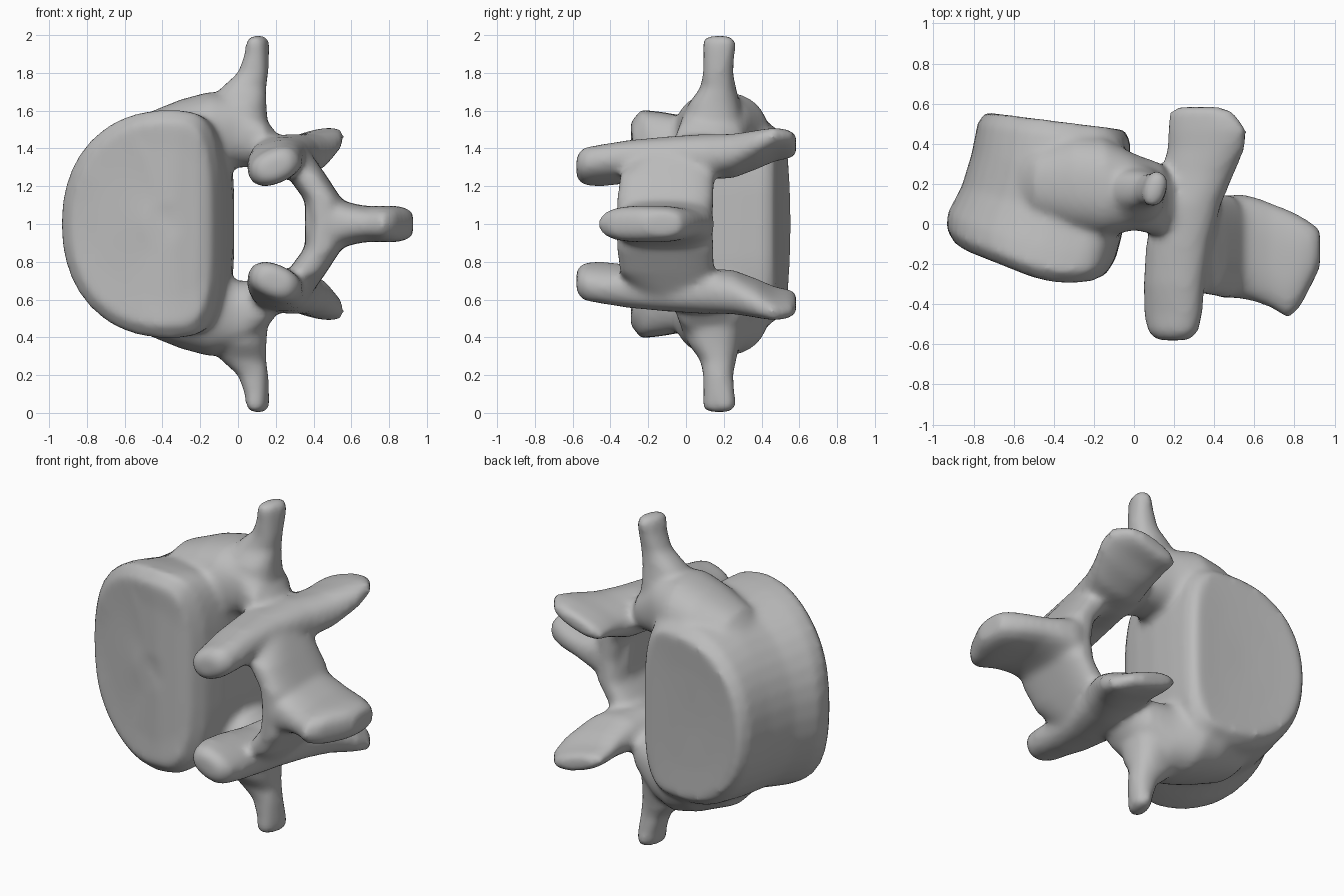
import bpy, bmesh
from math import cos, sin, pi, radians
from mathutils import Vector

cube = bpy.data.objects.get("Cube")
if cube:
    bpy.data.objects.remove(cube)

SIDES = 40
bm = bmesh.new()


def power(v, p):
    return abs(v) ** p * (1 if v >= 0 else -1)


def interp(points, x):
    """Piecewise linear curve through (x, y) points."""
    for (xa, ya), (xb, yb) in zip(points, points[1:]):
        if x <= xb:
            break
    return ya + (yb - ya) * (x - xa) / (xb - xa)


def skin(rings):
    """Bridge rings of points into one closed shell."""
    rows = [[bm.verts.new(p) for p in ring] for ring in rings]
    faces = [bm.faces.new(rows[0]), bm.faces.new(rows[-1])]
    for a, b in zip(rows, rows[1:]):
        for i in range(SIDES):
            j = (i + 1) % SIDES
            faces.append(bm.faces.new((a[i], a[j], b[j], b[i])))
    bmesh.ops.recalc_face_normals(bm, faces=faces)


def limb(axis, stations, side=1, square=0.85):
    """Loft along an axis; stations are (x, y, height from mid, a, b, tilt)."""
    u, v = [Vector(e) for e in {
        "x": ((0, 1, 0), (0, 0, 1)),
        "y": ((1, 0, 0), (0, 0, 1)),
        "z": ((1, 0, 0), (0, 1, 0))}[axis]]

    def ring(centre, a, b, tilt):
        pts = []
        for i in range(SIDES):
            t = 2 * pi * i / SIDES
            p, q = a * power(cos(t), square), b * power(sin(t), square)
            w = radians(tilt)
            pt = centre + u * (p * cos(w) - q * sin(w)) + v * (p * sin(w) + q * cos(w))
            pts.append((pt.x, pt.y, 1 + side * pt.z))
        return pts

    def cap(end, inner):
        c, n = Vector(end[:3]), Vector(inner[:3])
        c += (c - n).normalized() * min(end[3:5]) * 0.5
        return ring(c, end[3] * 0.65, end[4] * 0.65, end[5])

    stations = [s if len(s) == 6 else (*s, 0) for s in stations]
    middle = [ring(Vector(s[:3]), *s[3:]) for s in stations]
    skin([cap(stations[0], stations[1])] + middle + [cap(stations[-1], stations[-2])])


# Main body: waisted drum with two slanted, nearly flat end plates
front_edge = [(-.95, -.06), (-.85, -.13), (-.65, -.21), (-.5, -.27),
              (-.35, -.3), (-.2, -.285), (-.1, -.23), (0, -.12)]
back_edge = [(-.95, .57), (-.75, .56), (-.4, .515), (0, .465)]
body = [(.01, -.5, -.3, .1), (.01, -.75, -.2, .4), (0, -.89, -.14, .54),
        (.07, -.935, -.09, .605), (.2, -.93, -.06, .595), (.45, -.86, -.03, .56),
        (.7, -.81, -.02, .565), (.92, -.78, -.02, .535), (1, -.74, -.05, .485),
        (.99, -.6, -.2, .3), (.985, -.45, -.35, .06)]
rings = []
for t, x0, x1, h in body:
    mid = x0 + (x1 - x0) * 0.66
    ring = []
    for i in range(SIDES):
        c, s = cos(2 * pi * i / SIDES), sin(2 * pi * i / SIDES)
        x = mid + (x1 - mid) * power(c, 0.55) if c > 0 else mid + (mid - x0) * power(c, 0.92)
        z = 1 + h * power(s, 0.6 if c > 0 else 0.92)
        ya, yb = interp(front_edge, x), interp(back_edge, x)
        ring.append((x, ya + (yb - ya) * t, z))
    rings.append(ring)
skin(rings)

# Central rear blade, flaring where it meets the arch
limb("x", [(.45, -.115, 0, .25, .19), (.52, -.11, 0, .26, .14), (.6, -.125, 0, .26, .11),
           (.68, -.155, 0, .26, .095), (.77, -.2, 0, .27, .097),
           (.83, -.185, 0, .225, .097), (.892, -.145, 0, .145, .085)], square=0.75)

for side in (1, -1):
    # Bridge from the body to the arch
    limb("x", [(-.5, .2, .36, .2, .22), (-.3, .2, .425, .25, .235),
               (-.15, .185, .465, .25, .235), (0, .16, .49, .19, .19),
               (.14, .12, .43, .18, .13)], side)
    # Side-pointing process
    limb("z", [(0, .14, .5, .16, .17), (.01, .15, .64, .14, .135), (.03, .17, .72, .12, .095),
               (.08, .17, .8, .08, .08, -8), (.1, .175, .9, .062, .085, -15),
               (.105, .175, .97, .054, .092, -18)], side)
    # Sloping arch plate
    limb("z", [(.46, -.115, -.03, .085, .255), (.45, -.11, .13, .1, .255),
               (.36, -.1, .26, .105, .25), (.24, -.03, .39, .135, .21)], side, 0.7)
    # Joint processes, front and back, in one flattened pillar
    limb("y", [(.195, -.535, .305, .13, .09, 24), (.195, -.45, .31, .15, .095, 24),
               (.2, -.3, .33, .155, .105, 18), (.22, -.1, .355, .16, .105, 8),
               (.27, .1, .355, .165, .12, 5), (.32, .25, .36, .18, .11, 13),
               (.36, .38, .395, .2, .085, 16), (.365, .47, .422, .205, .064, 17),
               (.335, .56, .422, .165, .05, 18)], side)

# Fuse the parts into one continuous smooth surface
source = bpy.data.meshes.new("vertebra_parts")
bm.to_mesh(source)
bm.free()
vertebra = bpy.data.objects.new("vertebra", source)
bpy.context.collection.objects.link(vertebra)
remesh = vertebra.modifiers.new("fuse", "REMESH")
remesh.mode = "VOXEL"
remesh.voxel_size = 0.02
smooth = vertebra.modifiers.new("soften", "SMOOTH")
smooth.factor = 0.5
smooth.iterations = 8
graph = bpy.context.evaluated_depsgraph_get()
mesh = bpy.data.meshes.new_from_object(vertebra.evaluated_get(graph))
vertebra.modifiers.clear()
vertebra.data = mesh
bpy.data.meshes.remove(source)

# Single grey material
grey = bpy.data.materials.new("bone grey")
grey.use_nodes = True
colour = (0.5, 0.5, 0.5, 1)
grey.diffuse_color = colour
grey.node_tree.nodes["Principled BSDF"].inputs["Base Color"].default_value = colour
mesh.materials.clear()
mesh.materials.append(grey)
for p in mesh.polygons:
    p.use_smooth = True
    p.material_index = 0
